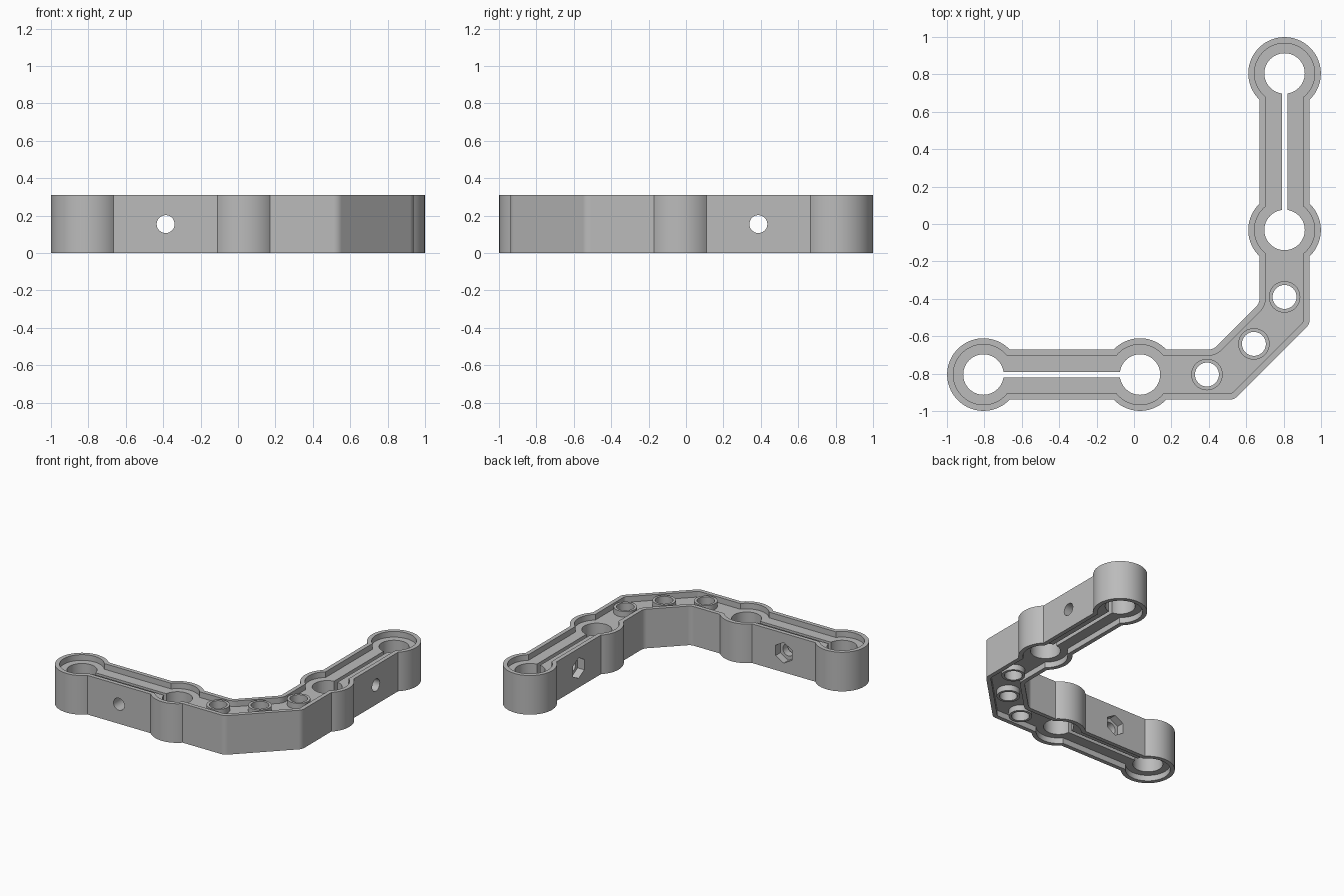
import bpy, bmesh, math
from mathutils import Matrix

cube = bpy.data.objects.get("Cube")
if cube:
    bpy.data.objects.remove(cube, do_unlink=True)

HEIGHT, HALF, RING, RIM, DEPTH = 0.31, 0.134, 0.194, 0.033, 0.045
ARM_Y, END_X, MID_X, BEND_X, BEND_R = -0.805, -0.805, 0.032, 0.48, 0.06
T = math.tan(math.radians(22.5))

grey = bpy.data.materials.new("light grey")
grey.use_nodes = True
grey.diffuse_color = (0.5, 0.5, 0.5, 1)
grey.node_tree.nodes["Principled BSDF"].inputs["Base Color"].default_value = (0.5, 0.5, 0.5, 1)


def arc(cx, cy, r, start, end, n):
    angles = [math.radians(start + (end - start) * i / n) for i in range(n + 1)]
    return [(cx + r * math.cos(a), cy + r * math.sin(a)) for a in angles]


def circle(x, y, r, n=64, start=0):
    return arc(x, y, r, start, start + 360, n)[:-1]


def swap(p):
    # Reflect a point from one arm onto the other
    return (-p[1], -p[0])


def outline(inset):
    h, r = HALF - inset, RING - inset
    a = math.degrees(math.asin(h / r))
    outer, inner = HALF - BEND_R, HALF + BEND_R
    pts = arc(BEND_X + outer * T, ARM_Y - outer, BEND_R - inset, 315, 270, 6)
    pts += arc(MID_X, ARM_Y, r, 360 - a, 180 + a, 20)
    pts += arc(END_X, ARM_Y, r, 360 - a, a, 60)
    pts += arc(MID_X, ARM_Y, r, 180 - a, a, 20)
    pts += arc(BEND_X - inner * T, ARM_Y + inner, BEND_R + inset, 270, 315, 6)
    return pts + [swap(p) for p in reversed(pts)]


def prism(name, pts, z0, z1, matrix=Matrix()):
    bm = bmesh.new()
    base = bm.faces.new([bm.verts.new((x, y, z0)) for x, y in pts])
    top = bmesh.ops.extrude_face_region(bm, geom=[base])["geom"]
    bmesh.ops.translate(bm, vec=(0, 0, z1 - z0),
                        verts=[v for v in top if isinstance(v, bmesh.types.BMVert)])
    bm.transform(matrix)
    bmesh.ops.recalc_face_normals(bm, faces=bm.faces)
    mesh = bpy.data.meshes.new(name)
    bm.to_mesh(mesh)
    bm.free()
    mesh.materials.append(grey)
    obj = bpy.data.objects.new(name, mesh)
    bpy.context.scene.collection.objects.link(obj)
    return obj


def combine(target, tool, operation="DIFFERENCE"):
    mod = target.modifiers.new("combine", "BOOLEAN")
    mod.operation, mod.solver, mod.object = operation, "EXACT", tool
    bpy.context.view_layer.update()
    result = target.evaluated_get(bpy.context.evaluated_depsgraph_get())
    mesh = bpy.data.meshes.new_from_object(result)
    target.modifiers.clear()
    target.data = mesh
    bpy.data.objects.remove(tool, do_unlink=True)


# Body with a raised rim around a sunken floor on both sides
body = prism("bent_bracket", outline(0), 0, HEIGHT)
combine(body, prism("top_recess", outline(RIM), HEIGHT - DEPTH, HEIGHT + 0.1))
combine(body, prism("bottom_recess", outline(RIM), -0.1, DEPTH))

# Bosses and holes around the bend
first = (0.39, ARM_Y)
for x, y in (first, (0.641, -0.641), swap(first)):
    combine(body, prism("boss", circle(x, y, 0.084), 0, HEIGHT), "UNION")
    combine(body, prism("bolt_hole", circle(x, y, 0.064), -0.1, HEIGHT + 0.1))

# Clamping holes and the slot joining them, on each arm
slot = [(END_X, ARM_Y - 0.015), (MID_X, ARM_Y - 0.015),
        (MID_X, ARM_Y + 0.015), (END_X, ARM_Y + 0.015)]
for flip in (False, True):
    place = swap if flip else tuple
    for cx in (END_X, MID_X):
        x, y = place((cx, ARM_Y))
        combine(body, prism("rod_hole", circle(x, y, 0.108), -0.1, HEIGHT + 0.1))
    combine(body, prism("slot", [place(p) for p in slot], -0.1, HEIGHT + 0.1))

    # Cross bolt hole with a hexagonal nut pocket on the inner side
    x, y = place((-0.387, ARM_Y))
    turn = Matrix.Rotation(math.radians(90 if flip else 0), 4, "Z")
    m = Matrix.Translation((x, y, HEIGHT / 2)) @ turn @ Matrix.Rotation(math.pi / 2, 4, "X")
    combine(body, prism("cross_hole", circle(0, 0, 0.048, 32), -0.3, 0.3, m))
    combine(body, prism("nut_pocket", circle(0, 0, 0.082, 6, 90), -0.3, -0.075, m))

# Smooth curved walls, crisp edges
bpy.ops.object.select_all(action="DESELECT")
body.select_set(True)
bpy.context.view_layer.objects.active = body
bpy.ops.object.shade_smooth_by_angle(angle=math.radians(30))
normals = body.modifiers.new("even_shading", "WEIGHTED_NORMAL")
normals.keep_sharp = True
